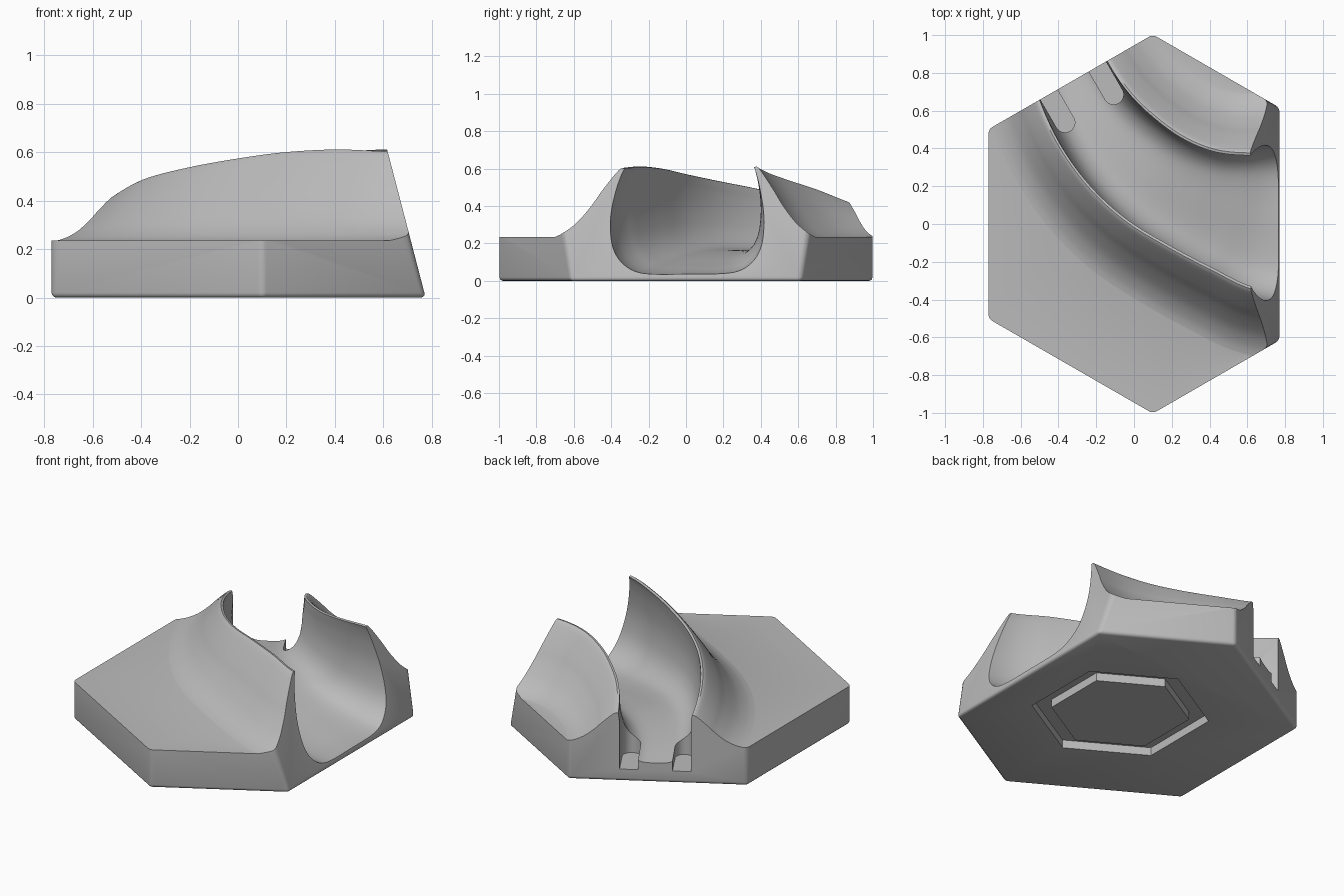
import bpy, bmesh, math
from mathutils import Vector

if "Cube" in bpy.data.objects:
    bpy.data.objects.remove(bpy.data.objects["Cube"])

grey = bpy.data.materials.new("matte_grey")
grey.use_nodes = True
colour = (0.5, 0.5, 0.5, 1)
grey.diffuse_color = colour
grey.node_tree.nodes["Principled BSDF"].inputs["Base Color"].default_value = colour

FLAT = 0.235              # height of the plain deck
TURN = (0.966, 1.5)       # centre of the bend


def spline(pts, steps):
    """Catmull-Rom curve through tuples of any length."""
    p = [pts[0]] + list(pts) + [pts[-1]]
    out = []
    for i in range(1, len(p) - 2):
        for k in range(steps):
            t = k / steps
            out.append(tuple(
                b + 0.5 * t * (c - a + t * (2*a - 5*b + 4*c - d + t * (3*(b - c) + d - a)))
                for a, b, c, d in zip(p[i-1], p[i], p[i+1], p[i+2])))
    return out + [tuple(pts[-1])]


def make_object(name, bm):
    bmesh.ops.recalc_face_normals(bm, faces=bm.faces)
    me = bpy.data.meshes.new(name)
    bm.to_mesh(me)
    bm.free()
    me.materials.append(grey)
    ob = bpy.data.objects.new(name, me)
    bpy.context.collection.objects.link(ob)
    return ob


def loft(rings):
    """Closed solid through equal-length rings."""
    bm = bmesh.new()
    rows = [[bm.verts.new(p) for p in ring] for ring in rings]
    n = len(rows[0])
    for a, b in zip(rows, rows[1:]):
        for i in range(n):
            bm.faces.new((a[i], a[(i + 1) % n], b[(i + 1) % n], b[i]))
    bm.faces.new(rows[0])
    bm.faces.new(rows[-1])
    return bm


def prism(outline, z0, z1):
    return loft([[(x, y, z) for x, y in outline] for z in (z0, z1)])


def combine(target, cutter, operation):
    bpy.context.view_layer.objects.active = target
    mod = target.modifiers.new(operation.lower(), "BOOLEAN")
    mod.operation = operation
    mod.solver = "EXACT"
    mod.object = cutter
    bpy.ops.object.modifier_apply(modifier=mod.name)
    bpy.data.objects.remove(cutter)


# Hexagonal block with one truncated, sloping side
def block_ring(z):
    x = 0.775 - 0.26 * z
    y = 1.003 - (x - 0.1) * 0.577
    return [(0.1, 1.003, z), (-0.77, 0.502, z), (-0.77, -0.502, z),
            (0.1, -1.003, z), (x, -y, z), (x, y, z)]


bm = loft([block_ring(0), block_ring(0.9)])
bmesh.ops.bevel(bm, geom=bm.edges[:], offset=0.02, segments=3, profile=0.5,
                affect="EDGES")
tile = make_object("curved_chute_tile", bm)

# Bend: angle, outer lip radius, inner lip radius, lip height, floor height
bend = spline([
    (204, 1.665, 1.275, 0.38, 0.10),
    (210, 1.692, 1.278, 0.42, 0.12),
    (219, 1.735, 1.281, 0.485, 0.15),
    (228, 1.768, 1.273, 0.53, 0.165),
    (236, 1.784, 1.265, 0.565, 0.16),
    (244, 1.79, 1.242, 0.595, 0.13),
    (252, 1.815, 1.195, 0.608, 0.085),
    (259, 1.86, 1.15, 0.6, 0.045),
    (266, 1.87, 1.13, 0.59, 0.033),
    (275, 1.87, 1.13, 0.58, 0.03)], 8)

# Half sections of the channel: share of lip half-width, share of depth
narrow = [(0, 0), (.3, .01), (.5, .06), (.68, .17), (.8, .32), (.87, .48),
          (.92, .64), (.96, .8), (.98, .92), (1, 1)]
wide = [(0, 0), (.5, 0), (.78, .03), (.98, .12), (1.1, .25), (1.15, .42),
        (1.15, .6), (1.1, .8), (1.04, .94), (1, 1)]
narrow, wide = spline(narrow, 4), spline(wide, 4)
# Concave outer flank: share of flank width, share of rise
flank = spline([(.04, 1.01), (.09, .97), (.19, .84), (.33, .64), (.46, .44),
                (.66, .2), (.85, .06), (1, 0)], 4)

rings = []
for angle, outer, inner, top, floor in bend:
    t = min(max((angle - 210) / 45, 0), 1)
    mid, half = (outer + inner) / 2, (outer - inner) / 2
    side = [(half * (a[0] * (1 - t) + b[0] * t),
             floor + (top - floor) * (a[1] * (1 - t) + b[1] * t))
            for a, b in zip(narrow, wide)]
    side += [(half + u * (0.29 + 0.07 * t), FLAT + v * (top - FLAT)) for u, v in flank]
    row = [(3.3, -0.3), (3.3, FLAT)]
    row += [(mid + u, z) for u, z in reversed(side)]
    row += [(mid - u, z) for u, z in side[1:]]
    row += [(0.55, FLAT), (0.55, -0.3)]
    c, s = math.cos(math.radians(angle)), math.sin(math.radians(angle))
    rings.append([(TURN[0] + r * c, TURN[1] + r * s, z) for r, z in row])
combine(tile, make_object("chute_volume", loft(rings)), "INTERSECT")

# Round-ended joint slots beside the channel walls at the entry
along, across = Vector((0.5, -0.866)), Vector((0.866, 0.5))
for centre in ((-0.45, 0.684), (-0.193, 0.832)):
    c, r = Vector(centre), 0.052
    outline = [c - along * 0.1 - across * r, c - along * 0.1 + across * r]
    for i in range(17):
        a = math.pi * i / 16
        outline.append(c + along * (0.17 + r * math.sin(a)) + across * r * math.cos(a))
    combine(tile, make_object("slot_cutter", prism(outline, 0.075, 0.42)), "DIFFERENCE")


# Hexagonal groove in the underside
def hexagon(r, z):
    return [(0.1 + r * math.sin(i * math.pi / 3), r * math.cos(i * math.pi / 3), z)
            for i in range(6)]


rings = [hexagon(0.5, -0.1), hexagon(0.5, 0.05), hexagon(0.39, 0.05), hexagon(0.39, -0.1)]
bm = bmesh.new()
rows = [[bm.verts.new(p) for p in ring] for ring in rings]
for k in range(4):
    a, b = rows[k], rows[(k + 1) % 4]
    for i in range(6):
        bm.faces.new((a[i], a[(i + 1) % 6], b[(i + 1) % 6], b[i]))
combine(tile, make_object("groove_cutter", bm), "DIFFERENCE")

# Single material and smooth shading with crisp edges
tile.data.materials.clear()
tile.data.materials.append(grey)
for face in tile.data.polygons:
    face.material_index = 0
bpy.ops.object.select_all(action="DESELECT")
tile.select_set(True)
bpy.context.view_layer.objects.active = tile
bpy.ops.object.shade_smooth_by_angle(angle=math.radians(35))
